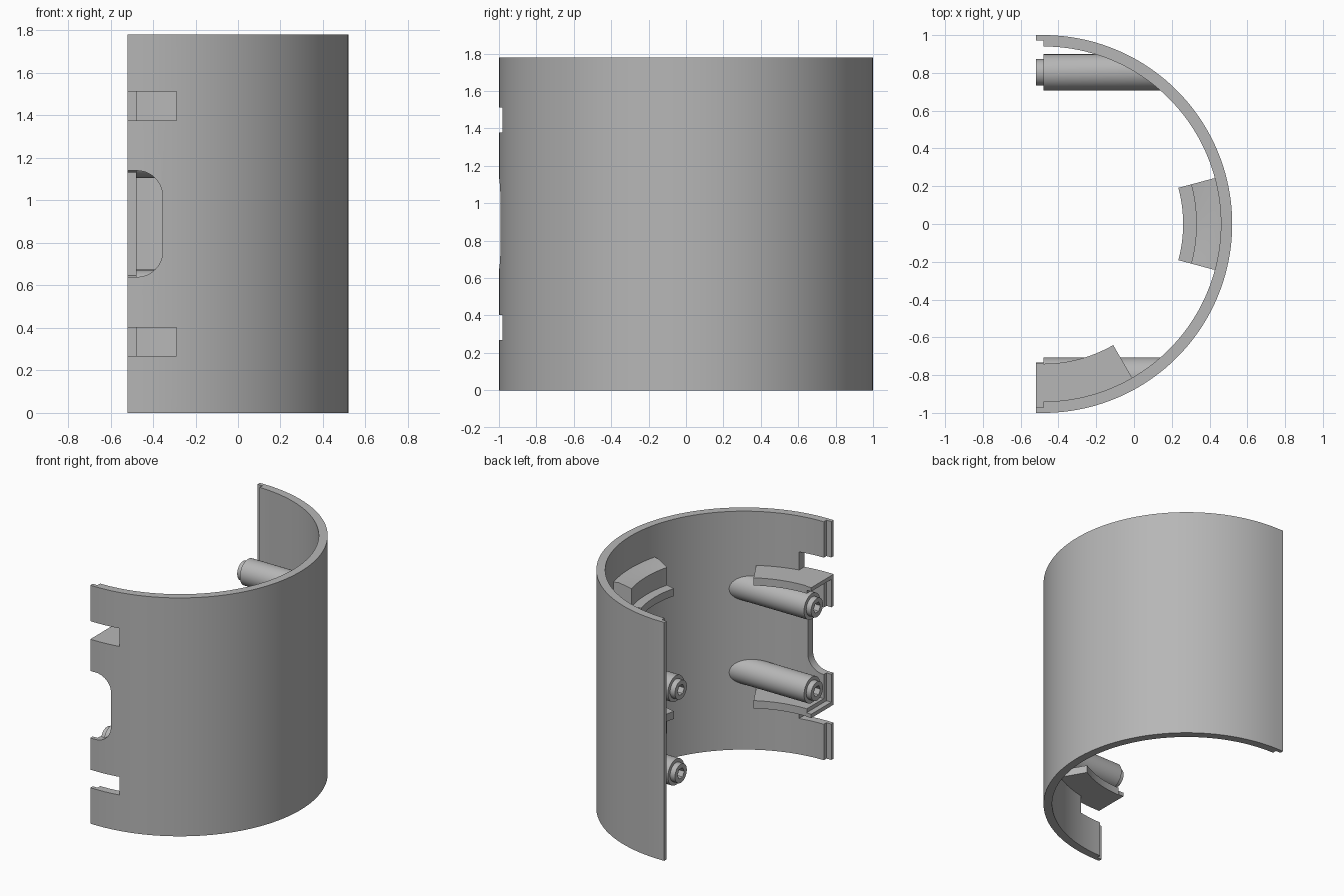
import bpy, bmesh, math

if "Cube" in bpy.data.objects:
    bpy.data.objects.remove(bpy.data.objects["Cube"])

CX, H = -0.48, 1.78          # cylinder axis and shell height
MID = H / 2
LIP = -0.52                  # open edge of the shell

gray = bpy.data.materials.new("plain_gray")
gray.diffuse_color = (0.47, 0.47, 0.47, 1)
gray.use_nodes = True
gray.node_tree.nodes["Principled BSDF"].inputs["Base Color"].default_value = gray.diffuse_color


def finish(name, bm, smooth=True):
    bmesh.ops.recalc_face_normals(bm, faces=bm.faces)
    me = bpy.data.meshes.new(name)
    bm.to_mesh(me)
    bm.free()
    me.materials.append(gray)
    ob = bpy.data.objects.new(name, me)
    bpy.context.collection.objects.link(ob)
    if smooth:
        shade(ob)
    return ob


def shade(ob):
    bpy.ops.object.select_all(action='DESELECT')
    ob.select_set(True)
    bpy.context.view_layer.objects.active = ob
    bpy.ops.object.shade_smooth_by_angle(angle=math.radians(30))


def loft(name, rings, closed=True, smooth=True):
    """Skin a list of point rings and cap both ends."""
    bm = bmesh.new()
    vs = [[bm.verts.new(p) for p in ring] for ring in rings]
    n = len(vs[0])
    for a, b in zip(vs, vs[1:]):
        for i in range(n):
            j = (i + 1) % n
            bm.faces.new((a[i], a[j], b[j], b[i]))
    bm.faces.new(vs[0])
    bm.faces.new(vs[-1])
    return finish(name, bm, smooth)


def polar(r, deg, z):
    a = math.radians(deg)
    return (CX + r * math.sin(a), -r * math.cos(a), z)


def sweep(name, profile, a0, a1, steps=16):
    """Turn an (r, z) profile about the shell axis."""
    return loft(name, [[polar(r, a0 + (a1 - a0) * k / steps, z) for r, z in profile]
                       for k in range(steps + 1)])


def box(name, x, y, z):
    return loft(name, [[(x[0], y[0], k), (x[1], y[0], k), (x[1], y[1], k), (x[0], y[1], k)]
                       for k in z], smooth=False)


# Half-round shell with a thin stepped lip on both open edges
def wall_ring(xy_r):
    return [(xy_r[0], xy_r[1], 0), (xy_r[2], xy_r[3], 0),
            (xy_r[2], xy_r[3], H), (xy_r[0], xy_r[1], H)]


N = 80
outline = [(LIP, -1)] + [polar(1, 180 * k / N, 0)[:2] for k in range(N + 1)] + [(LIP, 1)]
outline += [(LIP, 0.972), (CX, 0.972)]
outline += [polar(0.94, 180 - 180 * k / N, 0)[:2] for k in range(N + 1)]
outline += [(CX, -0.972), (LIP, -0.972)]
shell = loft("half_shell", [[(x, y, z) for x, y in outline] for z in (0, H)], smooth=False)

# Cutters: two notches and one rounded window on the front edge
cutters = [box("notch_cutter", (-0.7, -0.29), (-1.2, -0.85), (z, z + 0.135)) for z in (0.268, 1.377)]
R, X1, HZ = 0.12, -0.355, 0.25
window = [(-0.7, MID - HZ)]
for s in (-1, 1):
    for k in range(13):
        a = math.radians(90 * k / 12 if s < 0 else 90 - 90 * k / 12)
        window.append((X1 - R + R * math.sin(a), MID + s * (HZ - R + R * math.cos(a))))
window.append((-0.7, MID + HZ))
cutters.append(loft("window_cutter", [[(x, y, z) for x, z in window] for y in (-1.2, -0.85)],
                    smooth=False))
for c in cutters:
    c.hide_render = True
    m = shell.modifiers.new("cut", 'BOOLEAN')
    m.operation, m.solver, m.object = 'DIFFERENCE', 'EXACT', c
bpy.context.view_layer.update()
cut_mesh = bpy.data.meshes.new_from_object(
    shell.evaluated_get(bpy.context.evaluated_depsgraph_get()))
shell.modifiers.clear()
shell.data = cut_mesh
for c in cutters:
    bpy.data.objects.remove(c)
shade(shell)


# Screw posts running from the open side into the wall
def post(name, y, z):
    n = 36

    def ring(x, r, hexagon=False):
        pts = []
        for k in range(n):
            a = 2 * math.pi * k / n
            rr = r
            if hexagon:
                rr = r * math.cos(math.pi / 6) / math.cos(a % (math.pi / 3) - math.pi / 6)
            py = y + rr * math.cos(a)
            px = CX + math.sqrt(0.96 ** 2 - py ** 2) if x is None else x
            pts.append((px, py, z + rr * math.sin(a)))
        return pts

    loft(name, [ring(-0.36, 0.04, True), ring(LIP, 0.04, True), ring(LIP, 0.07),
                ring(CX, 0.07), ring(CX, 0.096), ring(None, 0.096)])


for side, y in (("front", -0.803), ("back", 0.803)):
    for level, z in (("lower", 0.578), ("upper", H - 0.578)):
        post(f"{side}_{level}_post", y, z)

# Curved ledges and snap blocks, mirrored top to bottom
for level, f in (("upper", lambda z: z), ("lower", lambda z: H - z)):
    ledge = [(0.74, f(1.32)), (0.955, f(1.32)), (0.955, f(1.377)), (0.74, f(1.377))]
    sweep(f"{level}_front_ledge", ledge, 0, 30)
    box(f"{level}_front_ledge_lip", (LIP, CX), (-0.98, -0.735), sorted((f(1.348), f(1.377))))
    sweep(f"{level}_side_ledge", ledge, 75, 105)
    block = [(0.81, f(1.37)), (0.955, f(1.37)), (0.955, f(1.54)), (0.9, f(1.54)), (0.81, f(1.51))]
    sweep(f"{level}_side_block", block, 75, 105)
